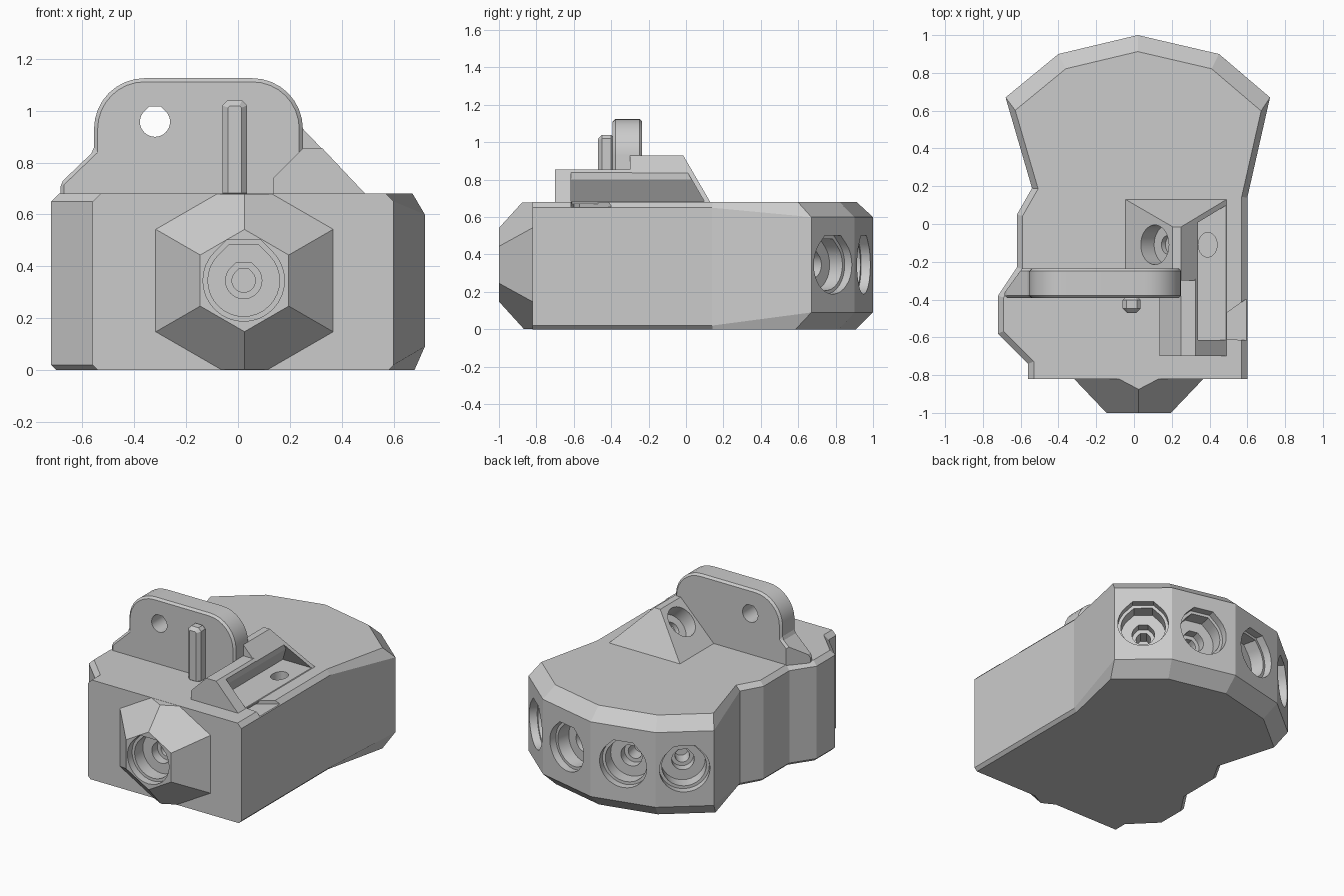
import bpy, bmesh, math
from mathutils import Vector, Matrix

cube = bpy.data.objects.get("Cube")
if cube:
    bpy.data.objects.remove(cube, do_unlink=True)

grey = bpy.data.materials.new("plain_grey")
grey.use_nodes = True
grey.diffuse_color = (0.6, 0.6, 0.6, 1)
grey.node_tree.nodes["Principled BSDF"].inputs["Base Color"].default_value = (0.6, 0.6, 0.6, 1)

TOP, MID = 0.68, 0.345
FRONT = Matrix(((1, 0, 0), (0, 0, -1), (0, 1, 0)))   # local z points to the front


def make(name, bm):
    bmesh.ops.recalc_face_normals(bm, faces=bm.faces)
    mesh = bpy.data.meshes.new(name)
    bm.to_mesh(mesh)
    bm.free()
    obj = bpy.data.objects.new(name, mesh)
    bpy.context.collection.objects.link(obj)
    mesh.materials.append(grey)
    return obj


def loft(name, rings):
    """Skin closed rings of equal length and cap both ends."""
    bm = bmesh.new()
    loops = [[bm.verts.new(p) for p in ring] for ring in rings]
    n = len(loops[0])
    for a, b in zip(loops, loops[1:]):
        for i in range(n):
            j = (i + 1) % n
            bm.faces.new((a[i], a[j], b[j], b[i]))
    bm.faces.new(loops[0])
    bm.faces.new(loops[-1])
    return make(name, bm)


def prism(name, points, low, high, frame=Matrix.Identity(3), origin=(0, 0, 0)):
    return loft(name, [[Vector(origin) + frame @ Vector((x, y, h)) for x, y in points]
                       for h in (low, high)])


def slab(name, points, y0, y1):
    """Front profile (x, z) extruded along y."""
    return prism(name, points, -y0, -y1, FRONT)


def combine(target, tool, operation="DIFFERENCE"):
    mod = target.modifiers.new("join", "BOOLEAN")
    mod.operation, mod.object, mod.solver = operation, tool, "EXACT"
    bpy.context.view_layer.objects.active = target
    bpy.ops.object.modifier_apply(modifier=mod.name)
    bpy.data.objects.remove(tool, do_unlink=True)


def arc(cx, cy, r, start, end, step=11.25):
    count = round(abs(end - start) / step)
    angles = [math.radians(start + (end - start) * i / count) for i in range(count + 1)]
    return [(cx + r * math.cos(a), cy + r * math.sin(a)) for a in angles]


def teardrop(r, cx=0, cy=0):
    """Round hole with a flat top and sloped shoulders."""
    flat = r * math.tan(math.pi / 8)
    return arc(cx, cy, r, 135, 405) + [(cx + flat, cy + r), (cx - flat, cy + r)]


def bevel(obj, width, angle=30):
    mod = obj.modifiers.new("chamfer", "BEVEL")
    mod.width, mod.segments, mod.limit_method = width, 1, "ANGLE"
    mod.angle_limit = math.radians(angle)
    bpy.context.view_layer.objects.active = obj
    bpy.ops.object.modifier_apply(modifier=mod.name)


def inset(points, offsets):
    """Move each edge inward by its own offset and re-intersect the edges."""
    n, lines = len(points), []
    for i in range(n):
        a, b = Vector(points[i]), Vector(points[(i + 1) % n])
        d = (b - a).normalized()
        lines.append((a + Vector((-d.y, d.x)) * offsets[i], d))
    result = []
    for i in range(n):
        (p, d), (q, e) = lines[i - 1], lines[i]
        t = (q - p).cross(e) / d.cross(e)
        result.append(p + d * t)
    return result


# Body: outline with small side chamfers and deep chamfers at the rear
outline = [(-.56, -.82), (.6, -.82), (.6, .14), (.72, .67), (.45, .9), (.02, 1), (-.4, .9),
           (-.68, .67), (-.54, .19), (-.62, .05), (-.62, -.23), (-.72, -.38), (-.72, -.58), (-.56, -.74)]
rear_edges, rear_points = range(3, 7), range(3, 8)


def edge_cut(side, rear):
    return [0 if i == 0 else rear if i in rear_edges else side for i in range(len(outline))]


def at_height(points, side, rear):
    return [(p[0], p[1], rear if i in rear_points else side) for i, p in enumerate(points)]


body = loft("body", [at_height(inset(outline, edge_cut(.02, .09)), 0, 0),
                     at_height(outline, .02, .09),
                     at_height(outline, .65, .6),
                     at_height(inset(outline, edge_cut(.03, .085)), TOP, TOP)])

# Nose: six-sided frustum trimmed level with the body
hexagon = [(math.sin(i * math.pi / 3), math.cos(i * math.pi / 3)) for i in range(6)]
nose = loft("nose", [[(.025 + x * r, y, MID + z * r) for x, z in hexagon]
                     for r, y in ((.417, -.8), (.197, -1))])
trim = prism("trim", [(-1, -2), (1, -2), (1, 1), (-1, 1)], 0.002, TOP - .001)
combine(nose, trim, "INTERSECT")
combine(body, nose, "UNION")


# Stepped sockets in the nose and in the four rear facets
def socket(center, outward):
    out = Vector(outward).normalized()
    up = Vector((0, 0, 1))
    frame = Matrix((up.cross(out), up, out)).transposed()
    for r, depth in ((.157, .05), (.138, .14), (.07, .2), (.045, .3)):
        combine(body, prism("bore", teardrop(r), -depth, .1, frame, center))


socket((.022, -1, MID), (0, -1, 0))
for i in rear_edges:
    a, b = Vector(outline[i]), Vector(outline[i + 1])
    mid, d = (a + b) / 2, b - a
    socket((mid.x, mid.y, MID), (d.y, -d.x, 0))

# Shallow notch in the deck beside the clamp
combine(body, prism("notch", [(.35, -.57), (.37, -.6), (.65, -.62), (.65, -.4), (.59, -.4)], .655, .8))

# Mounting plate with rounded shoulders, side wing and hole
profile = [(-.685, .66), (-.685, .72), (-.555, .845)] + arc(-.36, .93, .195, 180, 90) \
    + arc(.055, .93, .195, 90, 0) + [(.25, .66)]
plate = slab("mounting_plate", profile, -.392, -.235)
bevel(plate, .014)
combine(plate, prism("wing_trim", [(-.585, -.2), (-.585, -.225), (-.69, -.37), (-.8, -.37), (-.8, -.2)], .6, .9))
combine(plate, slab("plate_hole", teardrop(.058, -.32, .957), -.5, -.1))

# Upright rib on the plate
rib = slab("upright_rib", [(-.06, .66), (.035, .66), (.035, 1.02), (.015, 1.04), (-.04, 1.04), (-.06, 1.02)], -.47, -.38)
bevel(rib, .022, 60)

# Clamp: rear hipped ridge and front block
ridge = loft("clamp_ridge", [[(-.045, -.3, TOP - .01), (.49, -.3, TOP - .01), (.49, .13, TOP - .01), (-.045, .13, TOP - .01)],
                             [(-.045, -.3, TOP), (.49, -.3, TOP), (.49, .13, TOP), (-.045, .13, TOP)],
                             [(.205, -.3, .93), (.25, -.3, .93), (.25, -.015, .93), (.205, -.015, .93)]])
block = slab("clamp_block", [(.135, .67), (.135, .74), (.25, .855), (.325, .855), (.49, TOP), (.49, .67)], -.7, -.29)

# Undercut pocket along the side of the clamp
section = [(.7, .684), (.27, .684), (.34, .8), (.34, 1), (.7, 1)]
for part in (ridge, block):
    pocket = loft("pocket", [[(x, -.615, z) for x, z in section],
                             [(x, .1 - (z - TOP) * .58, z) for x, z in section]])
    combine(part, pocket)

# Angled screw hole in the ridge and its outlet in the deck
slope = Matrix.Rotation(-math.pi / 4, 3, "Y")
circle = arc(0, 0, 1, 0, 348.75)
for r, depth in ((.105, .1), (.05, .13)):
    combine(ridge, prism("screw_hole", [(x * r, y * r) for x, y in circle], -depth, .2, slope, (.11, -.11, .835)))
for part in (ridge, body):
    combine(part, prism("outlet", [(x * .05, y * .065) for x, y in circle], .6, .76, origin=(.39, -.11, 0)))

# Crisp facets, smooth bores and arcs
for obj in (body, plate, rib, ridge, block):
    bpy.ops.object.select_all(action="DESELECT")
    obj.select_set(True)
    bpy.context.view_layer.objects.active = obj
    bpy.ops.object.shade_smooth_by_angle(angle=math.radians(12))
